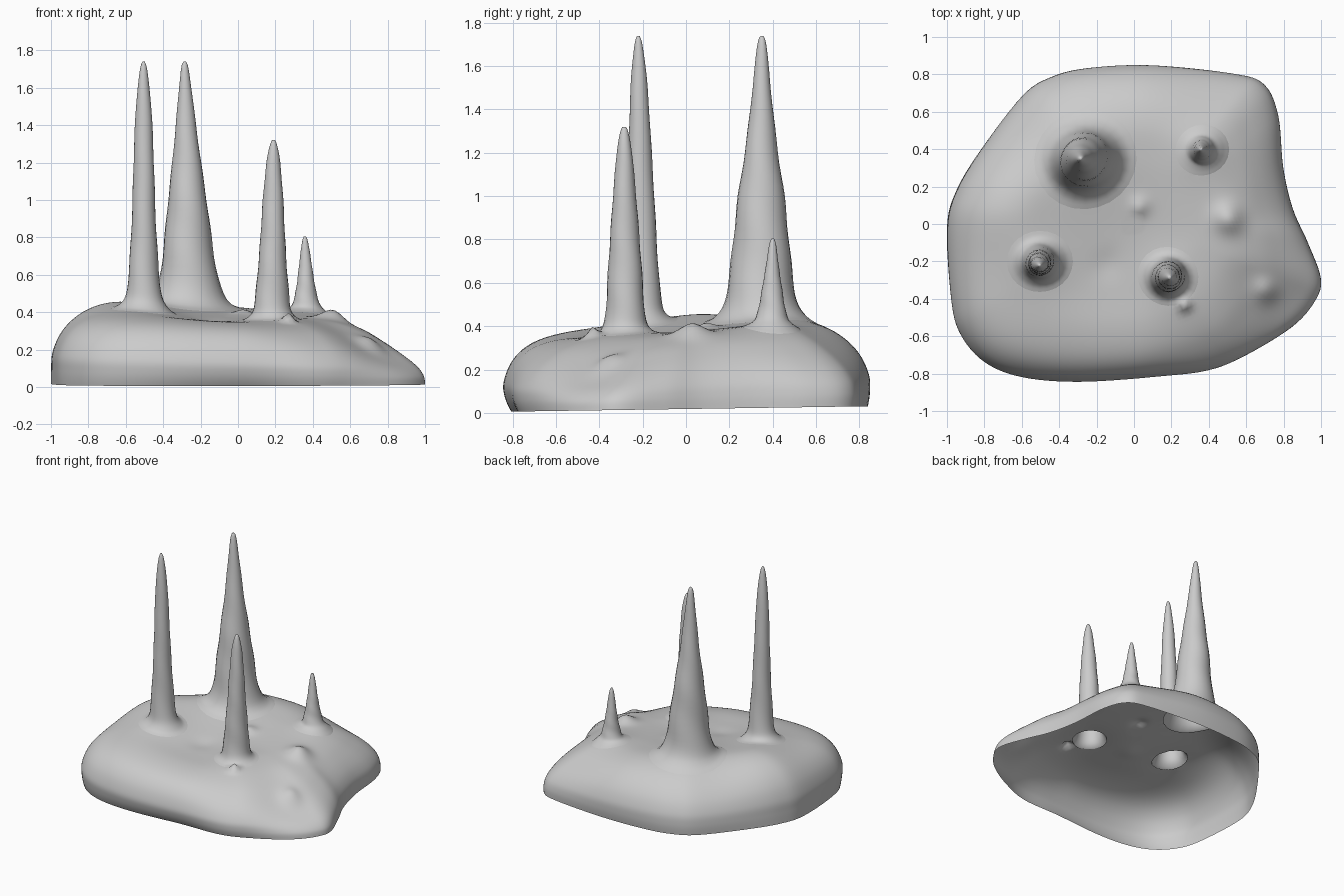
import bpy, bmesh, math, random
from mathutils import Vector
from mathutils.bvhtree import BVHTree

if "Cube" in bpy.data.objects:
    bpy.data.objects.remove(bpy.data.objects["Cube"])

random.seed(4)


def spline(pts, n, closed=False):
    """Catmull-Rom through points, n samples per span."""
    out, m = [], len(pts)
    get = (lambda i: pts[i % m]) if closed else (lambda i: pts[min(max(i, 0), m - 1)])
    for i in range(m if closed else m - 1):
        p = [Vector(get(i + k)) for k in (-1, 0, 1, 2)]
        for s in range(n):
            t = s / n
            out.append(0.5 * (2 * p[1] + (p[2] - p[0]) * t
                              + (2 * p[0] - 5 * p[1] + 4 * p[2] - p[3]) * t * t
                              + (3 * p[1] - p[0] - 3 * p[2] + p[3]) * t ** 3))
    if not closed:
        out.append(Vector(pts[-1]))
    return out


def bridge(bm, rings):
    for a, b in zip(rings, rings[1:]):
        n = len(a)
        for i in range(n):
            j = (i + 1) % n
            bm.faces.new((a[i], a[j], b[j], b[i]))


def finish(bm, name):
    me = bpy.data.meshes.new(name)
    bm.to_mesh(me)
    bm.free()
    for p in me.polygons:
        p.use_smooth = True
    ob = bpy.data.objects.new(name, me)
    bpy.context.collection.objects.link(ob)
    return ob


def gauss(x, y, cx, cy, s):
    return math.exp(-((x - cx) ** 2 + (y - cy) ** 2) / (s * s))


# Plan outline of the rock, counter-clockwise
outline = [(1.0, -.29), (.93, -.1), (.85, .08), (.80, .3), (.775, .58), (.70, .75),
           (.53, .81), (.1, .855), (-.25, .84), (-.45, .79), (-.6, .69), (-.82, .4),
           (-.95, .18), (-1.0, -.02), (-.98, -.4), (-.93, -.59), (-.8, -.74),
           (-.6, -.82), (-.3, -.845), (.1, -.82), (.4, -.79), (.62, -.7),
           (.85, -.55), (.97, -.41)]
# Side sections as (share of radius, share of height): steep and gentle flank
steep = [(1, 0), (1.0, .2), (1.0, .42), (.965, .67), (.9, .85), (.8, .95), (.65, 1),
         (.45, 1), (.25, 1), (.06, 1)]
gentle = [(1, 0), (.99, .13), (.95, .25), (.88, .37), (.77, .56), (.64, .79), (.5, .95),
          (.35, 1), (.2, 1), (.05, 1)]
# How gentle the flank is at each bearing in degrees
flank = [(-180, .18), (-135, .12), (-90, .1), (-55, .4), (-27, .9), (0, .5), (20, .45),
         (45, .6), (90, .32), (135, .42), (180, .18)]
# Small knobs and swells: x, y, size, height
knobs = [(.03, .09, .05, .025), (.51, .03, .075, .055), (.71, -.36, .065, .06),
         (.27, -.43, .032, .05), (-.7, .08, .25, .035), (-.1, -.25, .38, -.03),
         (-.15, -.22, .08, -.01)]
# Spikes: base centre, tip centre, outward profile (radius, z) from top down
spikes = {
    "tall_thin_spike": ((-.503, -.2), (-.505, -.22),
        [(.006, 1.74), (.02, 1.69), (.04, 1.5), (.054, 1.2), (.065, .9), (.075, .7),
         (.086, .55), (.102, .46), (.135, .41), (.17, .395)]),
    "tall_thick_spike": ((-.26, .345), (-.285, .35),
        [(.006, 1.74), (.022, 1.69), (.05, 1.43), (.077, 1.2), (.105, 1.0), (.127, .8),
         (.152, .6), (.18, .5), (.22, .455), (.27, .44)]),
    "medium_spike": ((.182, -.28), (.19, -.285),
        [(.008, 1.32), (.02, 1.29), (.036, 1.2), (.054, 1.0), (.067, .8), (.081, .6),
         (.092, .46), (.105, .4), (.13, .37), (.16, .36)]),
    "short_spike": ((.365, .395), (.358, .4),
        [(.006, .805), (.017, .77), (.034, .65), (.049, .55), (.062, .48), (.08, .43),
         (.11, .405), (.14, .395)]),
}


def top_height(x, y):
    h = .395 - .05 * x + .06 * y
    for kx, ky, s, a in knobs:
        h += a * gauss(x, y, kx, ky, s)
    for (bx, by), _, prof in spikes.values():
        h += .02 * gauss(x, y, bx, by, prof[-1][0])
    return h


def flank_weight(a):
    d = math.degrees(a)
    for (a0, w0), (a1, w1) in zip(flank, flank[1:]):
        if d <= a1:
            t = (d - a0) / (a1 - a0)
            return w0 + (w1 - w0) * t * t * (3 - 2 * t)
    return flank[-1][1]


# Hollow rock mound, open underneath
edge = spline(outline, 6, True)
sections = list(zip(spline(steep, 6), spline(gentle, 6)))
bm = bmesh.new()
rings = []
for s, g in sections:
    ring = []
    for p in edge:
        a = math.atan2(p.y, p.x)
        w = flank_weight(a)
        f, h = s.lerp(g, w)
        tuck = .06 if p.y < 0 else .03
        f -= tuck * math.sin(a) ** 2 * max(0, 1 - h / .35) ** 2 * (1 - w)
        x, y = p.x * f, p.y * f
        rim = .018 + .015 * y
        ring.append(bm.verts.new((x, y, rim + (top_height(x, y) - rim) * h)))
    rings.append(ring)
bridge(bm, rings)
bm.faces.new(rings[-1])
ground = BVHTree.FromBMesh(bm)
# Round openings where the hollow spikes join
holes = [(Vector(b), prof[-2][0] * .95) for b, _, prof in spikes.values()]
cut = [f for f in bm.faces
       if any((f.calc_center_median().xy - c).length < r for c, r in holes)]
bmesh.ops.delete(bm, geom=cut, context='FACES')
for v in bm.verts:
    for c, r in holes:
        d = v.co.xy - c
        if v.is_boundary and d.length < r * 1.3:
            v.co.xy = c + d.normalized() * r
finish(bm, "rock_mound")

# Hollow spikes with flared feet resting on the mound
SIDES = 24
for name, (base, tip, prof) in spikes.items():
    bm = bmesh.new()
    pts = spline(prof, 4)[::-1]
    z0, z1 = pts[0].y, pts[-1].y
    phase = random.uniform(0, 6.28)
    rings = []
    for k, (r, z) in enumerate(pts):
        t = (z - z0) / (z1 - z0)
        c = Vector(base).lerp(Vector(tip), t)
        ring = []
        for i in range(SIDES):
            a = math.tau * i / SIDES
            rr = r * (1 + .04 * math.sin(2 * a + phase + 9 * t) * math.sin(17 * t + phase))
            x, y = c.x + rr * math.cos(a), c.y + rr * math.sin(a)
            hit = ground.ray_cast(Vector((x, y, 3)), Vector((0, 0, -1)))[0]
            follow = max(0, 1 - t / .12) ** 2
            zz = z + (hit.z + .001 - z0) * follow if hit else z
            ring.append(bm.verts.new((x, y, zz)))
        rings.append(ring)
    bridge(bm, rings)
    bm.faces.new(rings[-1])
    finish(bm, name)
